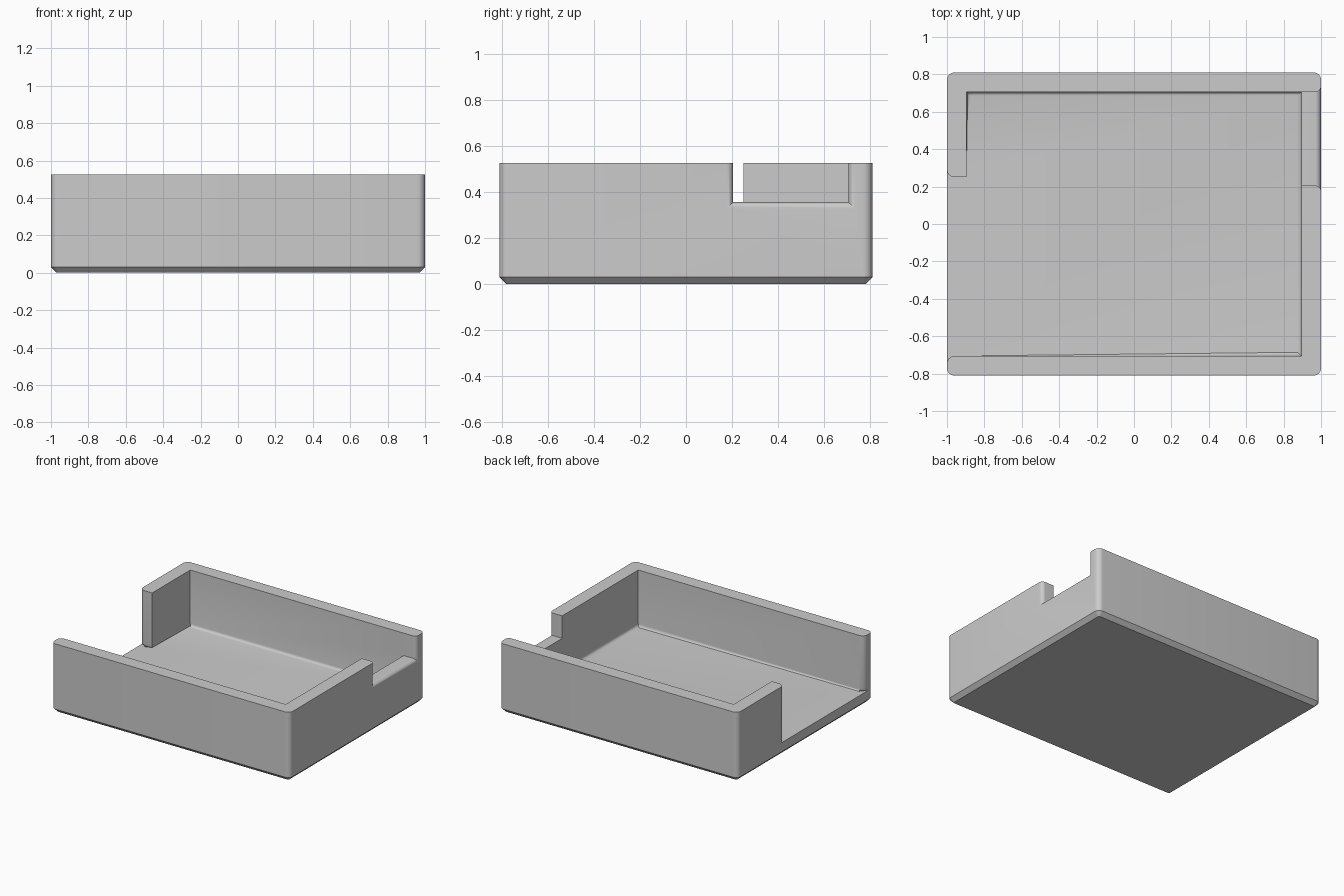
import bpy
import bmesh
from math import sin, cos, pi, radians

HX, HY, HEIGHT = 1.0, 0.81, 0.525   # outer half sizes and height
FLOOR, CHAMFER, ROUND, FILLET = 0.10, 0.03, 0.04, 0.02
INX, INY = 0.895, 0.706             # inner wall faces
STEPS = 8

default = bpy.data.objects.get("Cube")
if default:
    bpy.data.objects.remove(default, do_unlink=True)

grey = bpy.data.materials.new("light grey")
grey.use_nodes = True
grey.diffuse_color = (0.6, 0.6, 0.6, 1)
grey.node_tree.nodes["Principled BSDF"].inputs["Base Color"].default_value = (0.6, 0.6, 0.6, 1)


def arc(cx, cy, r, start, end):
    """Points on an arc, angles in quarter turns."""
    angles = [(start + (end - start) * i / STEPS) * pi / 2 for i in range(STEPS + 1)]
    return [(cx + r * cos(a), cy + r * sin(a)) for a in angles]


def make_object(name, bm):
    bmesh.ops.recalc_face_normals(bm, faces=bm.faces)
    mesh = bpy.data.meshes.new(name)
    bm.to_mesh(mesh)
    bm.free()
    mesh.materials.append(grey)
    obj = bpy.data.objects.new(name, mesh)
    bpy.context.collection.objects.link(obj)
    return obj


def loft(rings):
    """Closed solid through rings of equal point count."""
    bm = bmesh.new()
    loops = [[bm.verts.new(p) for p in ring] for ring in rings]
    for a, b in zip(loops, loops[1:]):
        for i in range(len(a)):
            j = (i + 1) % len(a)
            bm.faces.new((a[i], a[j], b[j], b[i]))
    bm.faces.new(loops[0])
    bm.faces.new(loops[-1])
    return bm


def rounded_rect(inset, z):
    r = ROUND - inset
    x, y = HX - ROUND, HY - ROUND
    pts = []
    for q, (sx, sy) in enumerate([(1, 1), (-1, 1), (-1, -1), (1, -1)]):
        pts += arc(sx * x, sy * y, r, q, q + 1)
    return [(px, py, z) for px, py in pts]


# Solid block with rounded corners and a chamfered underside
tray = make_object("tray", loft([rounded_rect(CHAMFER, 0),
                                 rounded_rect(0, CHAMFER),
                                 rounded_rect(0, HEIGHT)]))

# Cavity, open at one side, flared around the rounded wall ends
END = 0.25
out = -HX - 0.2
plan = [(out, -INY - ROUND)]
plan += arc(-HX + ROUND, -INY - ROUND, ROUND, 2, 1)
plan += [(INX, -INY), (INX, INY), (-INX, INY), (-INX, END)]
plan += arc(-HX + ROUND, END + ROUND, ROUND, 3, 2)
plan += [(out, END + ROUND)]
bm = loft([[(x, y, z) for x, y in plan] for z in (FLOOR, 1)])
bottom = [e for e in bm.edges if all(v.co.z < FLOOR + 0.001 for v in e.verts)]
bmesh.ops.bevel(bm, geom=bottom, offset=FILLET, segments=4,
                profile=0.5, affect='EDGES')
cavity = make_object("cavity_cutter", bm)

# Notch in the side wall, its outer edges rounded by a widening cutter
NOTCH_FRONT, NOTCH_Z, LIP = 0.205, 0.355, 0.03


def notch_ring(x, grow):
    y0, y1, z0 = NOTCH_FRONT - grow, INY + grow, NOTCH_Z - grow
    return [(x, y0, z0), (x, y1, z0), (x, y1, 1), (x, y0, 1)]


rings = [notch_ring(INX - 0.1, 0)]
for i in range(STEPS + 1):
    a = i / STEPS * pi / 2
    rings.append(notch_ring(HX - LIP + LIP * sin(a), LIP * (1 - cos(a))))
rings.append(notch_ring(HX + 0.1, LIP))
notch = make_object("notch_cutter", loft(rings))

# Cut both openings from the block
for cutter in (cavity, notch):
    cutter.hide_render = True
    cutter.hide_viewport = True
    cutter.display_type = 'WIRE'
    mod = tray.modifiers.new(cutter.name, 'BOOLEAN')
    mod.operation = 'DIFFERENCE'
    mod.solver = 'EXACT'
    mod.object = cutter

# Apply the cuts, then remove the cutters
bpy.context.view_layer.update()
cut = bpy.data.meshes.new_from_object(
    tray.evaluated_get(bpy.context.evaluated_depsgraph_get()))
tray.modifiers.clear()
tray.data = cut
for cutter in (cavity, notch):
    bpy.data.objects.remove(cutter, do_unlink=True)

bpy.ops.object.select_all(action='DESELECT')
tray.select_set(True)
bpy.context.view_layer.objects.active = tray
bpy.ops.object.shade_smooth_by_angle(angle=radians(30))
